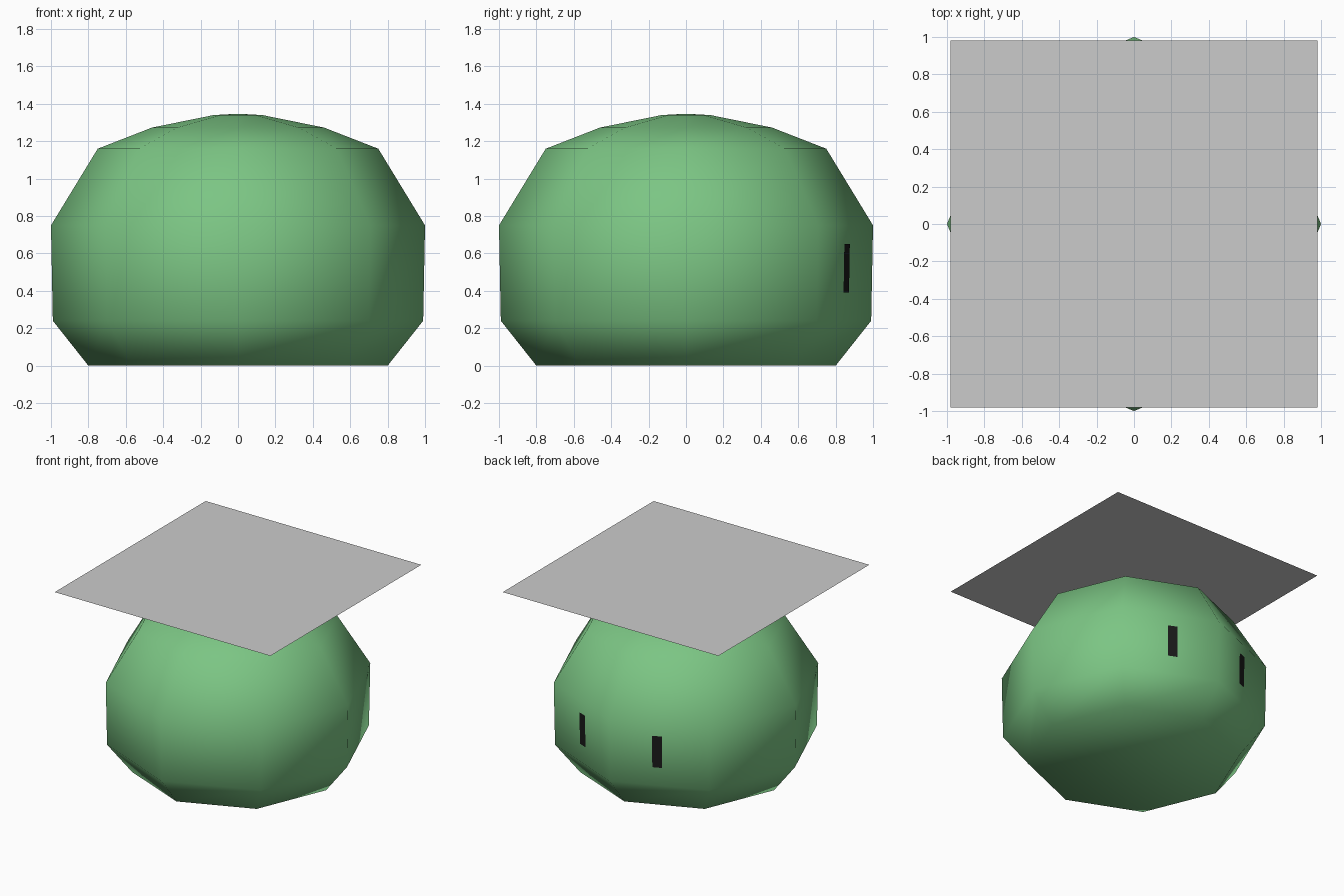
import bpy, bmesh, math
from mathutils import Vector

if "Cube" in bpy.data.objects:
    bpy.data.objects.remove(bpy.data.objects["Cube"])


def material(name, rgb):
    m = bpy.data.materials.new(name)
    m.diffuse_color = (*rgb, 1)
    m.use_nodes = True
    m.node_tree.nodes["Principled BSDF"].inputs["Base Color"].default_value = m.diffuse_color
    return m


def add_object(name, bm, mat=None, smooth=False):
    me = bpy.data.meshes.new(name)
    bmesh.ops.recalc_face_normals(bm, faces=bm.faces) if smooth else None
    for f in bm.faces:
        f.smooth = smooth
    bm.to_mesh(me)
    bm.free()
    if mat:
        me.materials.append(mat)
    ob = bpy.data.objects.new(name, me)
    bpy.context.collection.objects.link(ob)
    return ob


green = material("body_green", (0.2, 0.56, 0.23))
black = material("eye_black", (0.01, 0.01, 0.01))

# Body: eight-sided turned profile (radius, height), flat base, shallow apex
SIDES = 8
profile = [(0.80, 0.0), (0.99, 0.24), (1.0, 0.75), (0.75, 1.16), (0.46, 1.273), (0.13, 1.34)]
bm = bmesh.new()
rings = []
for r, z in profile:
    angles = [2 * math.pi * i / SIDES for i in range(SIDES)]
    rings.append([bm.verts.new((r * math.cos(a), r * math.sin(a), z)) for a in angles])
for low, high in zip(rings, rings[1:]):
    for i in range(SIDES):
        j = (i + 1) % SIDES
        bm.faces.new((low[i], low[j], high[j], high[i]))
bm.faces.new(list(reversed(rings[0])))
apex = bm.verts.new((0, 0, 1.347))
for i in range(SIDES):
    bm.faces.new((rings[-1][i], rings[-1][(i + 1) % SIDES], apex))
add_object("body", bm, green, smooth=True)

# Eyes: narrow cards lying on the two back faces
tilt = math.radians(22.5)
for side, name in ((1, "right_eye"), (-1, "left_eye")):
    along = Vector((side * math.cos(tilt), -math.sin(tilt), 0))
    out = Vector((side * math.sin(tilt), math.cos(tilt), 0))
    bm = bmesh.new()
    corners = []
    for w, z in ((-1, 0.39), (1, 0.39), (1, 0.65), (-1, 0.65)):
        radius = 0.99 + 0.01 * (z - 0.24) / 0.51
        p = out * (radius * math.cos(tilt) + 0.004) + along * (w * 0.038 - 0.015)
        corners.append(bm.verts.new((p.x, p.y, z)))
    bm.faces.new(corners if side < 0 else list(reversed(corners)))
    bmesh.ops.recalc_face_normals(bm, faces=bm.faces)
    face = bm.faces[:][0]
    if face.normal.dot(out) < 0:
        face.normal_flip()
    add_object(name, bm, black)

# Flat square sheet hovering above the body
bm = bmesh.new()
bmesh.ops.create_grid(bm, x_segments=1, y_segments=1, size=0.98)
sheet = add_object("top_sheet", bm)
sheet.location.z = 1.526
